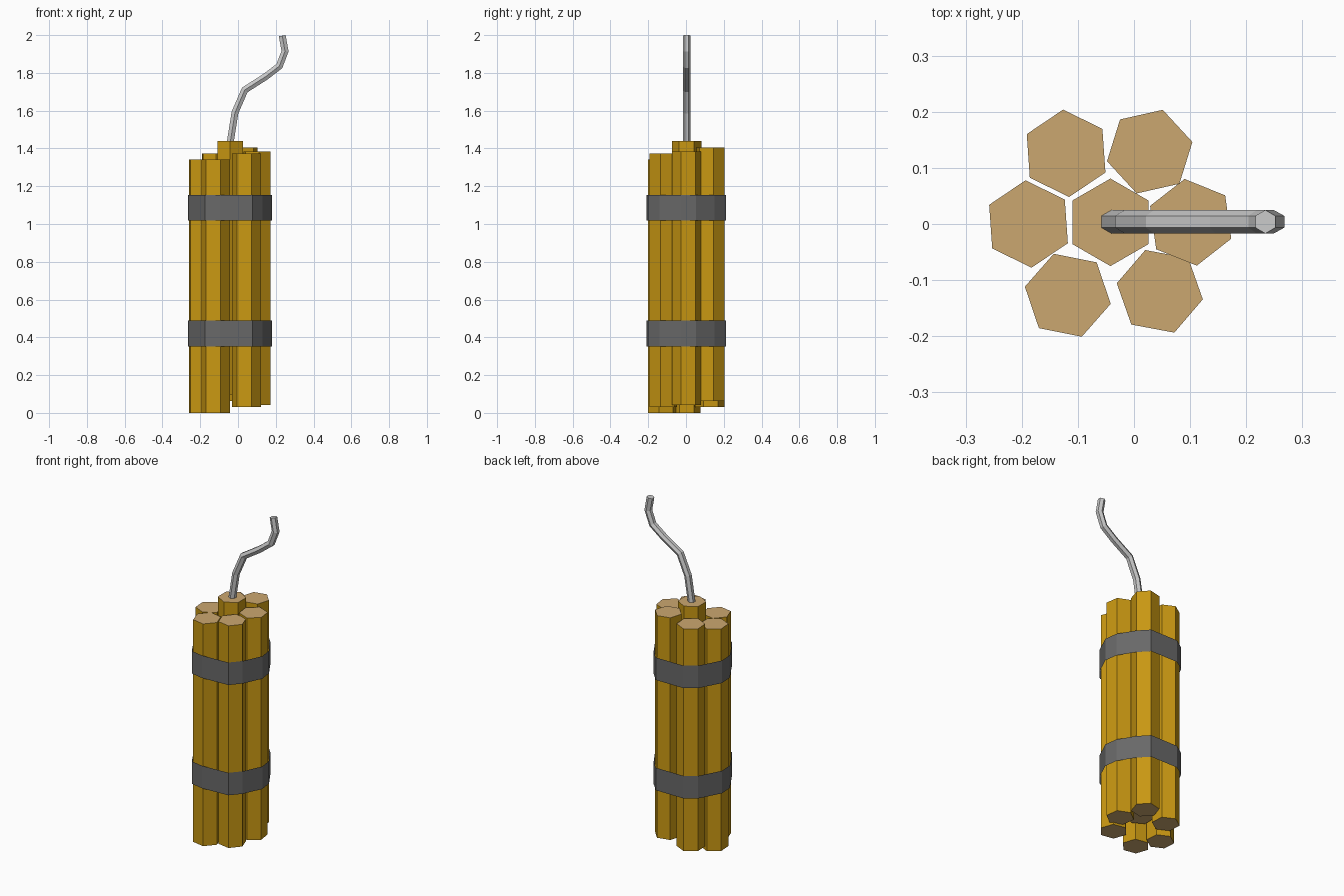
import bpy, bmesh, math
from mathutils import Vector
from mathutils.geometry import convex_hull_2d

if "Cube" in bpy.data.objects:
    bpy.data.objects.remove(bpy.data.objects["Cube"])


def material(name, rgb):
    m = bpy.data.materials.new(name)
    m.diffuse_color = (*rgb, 1)
    m.use_nodes = True
    m.node_tree.nodes["Principled BSDF"].inputs["Base Color"].default_value = m.diffuse_color
    return m


GOLD = material("gold_wrapper", (0.58, 0.31, 0.006))
TAN = material("tan_end", (0.60, 0.39, 0.16))
GREY = material("dark_grey_tape", (0.14, 0.14, 0.14))
SILVER = material("light_grey_cord", (0.58, 0.58, 0.58))


def make_object(name, rings, mats, caps=True):
    """Loft matching rings of points; caps use the last material."""
    bm = bmesh.new()
    loops = [[bm.verts.new(p) for p in ring] for ring in rings]
    n = len(loops[0])
    for a, b in zip(loops, loops[1:]):
        for i in range(n):
            j = (i + 1) % n
            bm.faces.new((a[i], a[j], b[j], b[i]))
    if caps:
        for f in (bm.faces.new(loops[0][::-1]), bm.faces.new(loops[-1])):
            f.material_index = len(mats) - 1
    mesh = bpy.data.meshes.new(name)
    bm.normal_update()
    bm.to_mesh(mesh)
    bm.free()
    for m in mats:
        mesh.materials.append(m)
    obj = bpy.data.objects.new(name, mesh)
    bpy.context.collection.objects.link(obj)
    return obj


# Hexagonal sticks: x, y, turn in degrees, bottom height
RADIUS, LENGTH = 0.078, 1.342
sticks = {
    "stick_centre": (-0.042, 0.003, 90, 0.098),
    "stick_left": (-0.188, 0.000, 94, 0.0),
    "stick_back_left": (-0.121, 0.126, 94, 0.03),
    "stick_back_right": (0.028, 0.129, 72.7, 0.063),
    "stick_right": (0.101, 0.003, 98, 0.043),
    "stick_front_right": (0.046, -0.120, 109.4, 0.03),
    "stick_front_left": (-0.118, -0.127, 108.7, 0.0),
}
outline = []
for name, (x, y, turn, z) in sticks.items():
    hexagon = [(x + RADIUS * math.cos(math.radians(turn + 60 * i)),
                y + RADIUS * math.sin(math.radians(turn + 60 * i)))
               for i in range(6)]
    outline += [Vector(p) for p in hexagon]
    make_object(name, [[(px, py, h) for px, py in hexagon]
                       for h in (z, z + LENGTH)], [GOLD, TAN])

# Two thin tape bands wrapped tightly round the bundle
middle = Vector((-0.042, 0.0))
wrap = [outline[i] for i in convex_hull_2d(outline)]
wrap = [p + (p - middle).normalized() * 0.008 for p in wrap]
area = sum(wrap[i - 1].x * wrap[i].y - wrap[i].x * wrap[i - 1].y
           for i in range(len(wrap)))
if area < 0:
    wrap.reverse()
for name, low, high in (("lower_band", 0.352, 0.488), ("upper_band", 1.018, 1.154)):
    make_object(name, [[(p.x, p.y, h) for p in wrap] for h in (low, high)],
                [GREY], caps=False)

# Bent six-sided fuse, mitred at each bend
path = [Vector((x, 0.004, z)) for x, z in (
    (-0.043, 1.42), (-0.016, 1.59), (0.036, 1.71), (0.146, 1.78),
    (0.219, 1.836), (0.249, 1.915), (0.234, 1.997))]
rings = []
for i, p in enumerate(path):
    before = (p - path[max(i - 1, 0)]).normalized()
    after = (path[min(i + 1, len(path) - 1)] - p).normalized()
    tangent = (before + after).normalized()
    across = Vector((tangent.z, 0, -tangent.x))
    stretch = 1 / max(tangent.dot(after), tangent.dot(before))
    rings.append([p + 0.021 * (across * stretch * math.cos(a) + Vector((0, 1, 0)) * math.sin(a))
                  for a in (math.radians(90 + 60 * k) for k in range(6))])
make_object("fuse", rings, [SILVER])
